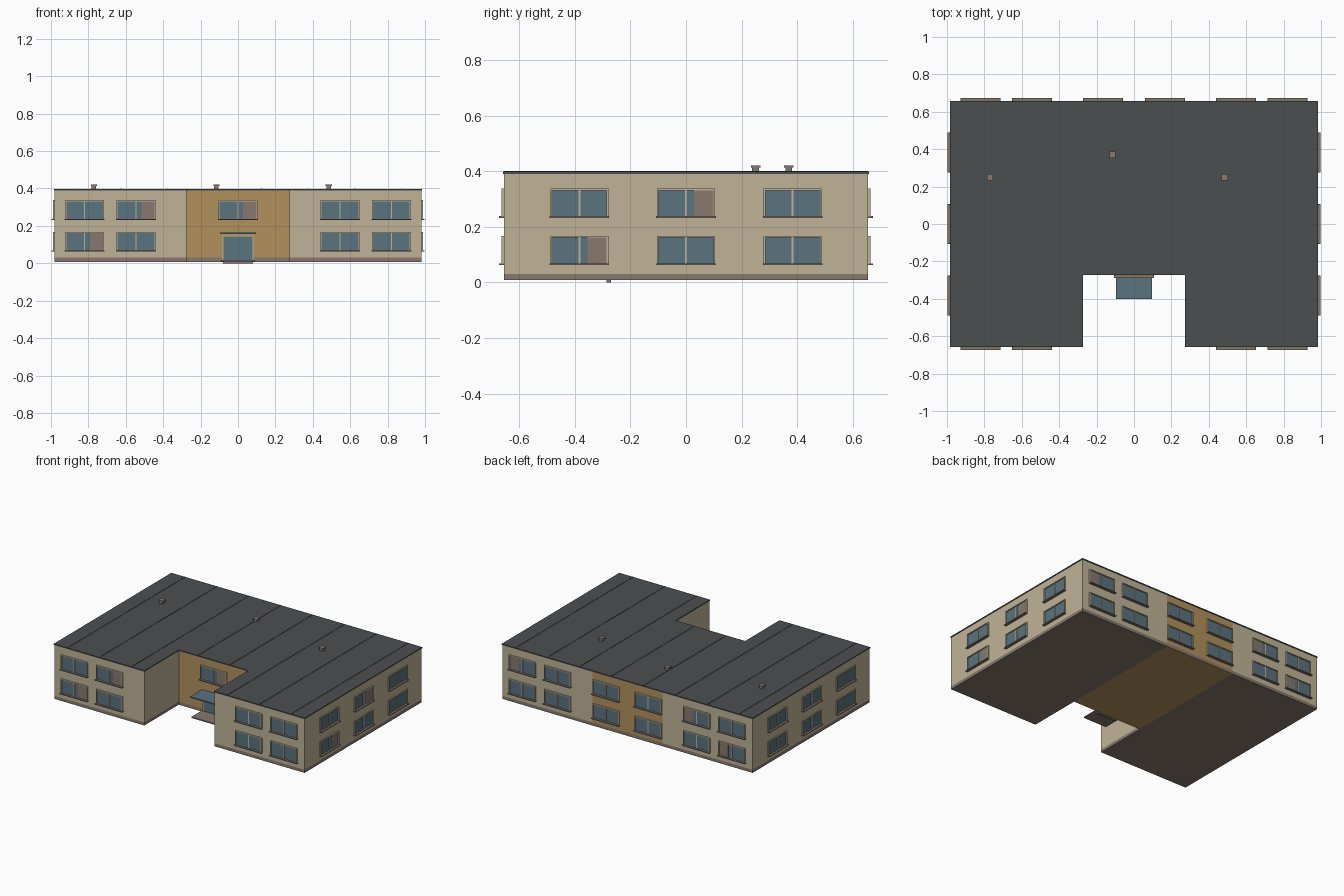
import bpy, bmesh

if "Cube" in bpy.data.objects:
    bpy.data.objects.remove(bpy.data.objects["Cube"])


def lin(c):
    c /= 255
    return c / 12.92 if c <= 0.04045 else ((c + 0.055) / 1.055) ** 2.4


def material(name, r, g, b):
    m = bpy.data.materials.new(name)
    m.diffuse_color = (lin(r), lin(g), lin(b), 1)
    m.use_nodes = True
    m.node_tree.nodes["Principled BSDF"].inputs["Base Color"].default_value = m.diffuse_color
    return m


BEIGE = material("beige_render", 192, 180, 152)
OCHRE = material("ochre_render", 178, 145, 92)
STONE = material("brown_stone", 135, 121, 112)
ROOF = material("dark_roof", 75, 78, 79)
GLASS = material("blue_glass", 91, 115, 127)


def finish(name, bm, mats):
    me = bpy.data.meshes.new(name)
    bm.to_mesh(me)
    bm.free()
    for m in mats:
        me.materials.append(m)
    ob = bpy.data.objects.new(name, me)
    bpy.context.collection.objects.link(ob)
    return ob


def box(bm, lo, hi, mat=0):
    vs = bmesh.ops.create_cube(bm, size=1)["verts"]
    for v in vs:
        for i in range(3):
            v.co[i] = lo[i] if v.co[i] < 0 else hi[i]
    for f in {f for v in vs for f in v.link_faces}:
        f.material_index = mat


HX, HY, NX, NY = 0.98, 0.655, 0.275, -0.27   # half sizes and notch


def u_solid(levels, grow=0.0):
    """U-shaped plan stacked through the given heights, no inner faces."""
    bm = bmesh.new()
    xs = [-HX - grow, -NX + grow, NX - grow, HX + grow]
    ys = [-HY - grow, NY - grow, HY + grow]
    cells = [(i, j) for i in range(3) for j in range(2) if (i, j) != (1, 0)]
    for k in range(len(levels) - 1):
        z0, z1 = levels[k], levels[k + 1]
        for i, j in cells:
            x0, x1, y0, y1 = xs[i], xs[i + 1], ys[j], ys[j + 1]
            if k == 0:
                bm.faces.new([bm.verts.new(p) for p in
                              ((x0, y0, z0), (x0, y1, z0), (x1, y1, z0), (x1, y0, z0))])
            if k == len(levels) - 2:
                bm.faces.new([bm.verts.new(p) for p in
                              ((x0, y0, z1), (x1, y0, z1), (x1, y1, z1), (x0, y1, z1))])
            sides = (((i, j - 1), (x0, y0), (x1, y0)), ((i + 1, j), (x1, y0), (x1, y1)),
                     ((i, j + 1), (x1, y1), (x0, y1)), ((i - 1, j), (x0, y1), (x0, y0)))
            for other, a, b in sides:
                if other not in cells:
                    bm.faces.new([bm.verts.new(p) for p in
                                  ((*a, z0), (*b, z0), (*b, z1), (*a, z1))])
    bmesh.ops.remove_doubles(bm, verts=bm.verts, dist=1e-5)
    bmesh.ops.recalc_face_normals(bm, faces=bm.faces)
    return bm


# Walls: stone plinth, beige wings, ochre centre
bm = u_solid([0.008, 0.03, 0.39])
for f in bm.faces:
    c = f.calc_center_median()
    centre = abs(c.x) < NX - 0.01
    if c.z < 0.009:
        f.material_index = 1 if centre else 2
    elif c.z < 0.03:
        f.material_index = 2
    else:
        f.material_index = 1 if centre else 0
finish("walls", bm, [BEIGE, OCHRE, STONE])

# Flat roof with thin seams
finish("roof", u_solid([0.39, 0.398], 0.003), [ROOF])
bm = bmesh.new()
for k in range(8):
    x = -0.875 + 0.25 * k
    y0 = NY if abs(x) < NX else -HY
    box(bm, (x - 0.002, y0, 0.397), (x + 0.002, HY, 0.400))
finish("roof_seams", bm, [ROOF])

# Roof vents
for n, (x, y) in enumerate([(-0.77, 0.25), (-0.115, 0.37), (0.485, 0.25)]):
    bm = bmesh.new()
    box(bm, (x - 0.012, y - 0.012, 0.397), (x + 0.012, y + 0.012, 0.414))
    box(bm, (x - 0.017, y - 0.017, 0.413), (x + 0.017, y + 0.017, 0.421))
    finish(f"roof_vent_{n + 1}", bm, [STONE])


def window(name, axis, sign, wall, u, z, blind):
    """axis: direction the window faces; u: position along the wall; z: sill height."""
    bm = bmesh.new()

    def part(u0, u1, z0, z1, depth, mat):
        n = sorted((sign * (wall - 0.002), sign * (wall + depth)))
        if axis == 0:
            box(bm, (n[0], u + u0, z0), (n[1], u + u1, z1), mat)
        else:
            box(bm, (u + u0, n[0], z0), (u + u1, n[1], z1), mat)

    w, t, h = 0.104, 0.006, 0.1
    part(-w, -w + t, z, z + h, 0.009, 0)
    part(w - t, w, z, z + h, 0.009, 0)
    part(-w + t, w - t, z + h - t, z + h, 0.009, 0)
    part(-0.003, 0.003, z, z + h - t, 0.007, 0)
    part(-w + t, w - t, z, z + h - t, 0.003, 1)
    if blind:
        part(0.028, w - t, z, z + h - t, 0.004, 2)
    part(-w - 0.003, w + 0.003, z - 0.005, z + 0.001, 0.018, 2)   # sill
    finish(name, bm, [BEIGE, GLASS, STONE])


LOW, UP = 0.067, 0.237
OUT, IN = 0.82, 0.545
front_blinds = {(-IN, UP), (-OUT, LOW)}
back_blinds = {(OUT, UP), (-IN, UP), (-OUT, LOW)}
right_blinds = {(0.0, UP), (-0.383, LOW)}
for z in (LOW, UP):
    row = "lower" if z == LOW else "upper"
    for n, x in enumerate((-OUT, -IN, IN, OUT)):
        window(f"front_window_{row}_{n + 1}", 1, -1, HY, x, z, (x, z) in front_blinds)
    for n, x in enumerate((-OUT, -IN, -0.165, 0.165, IN, OUT)):
        window(f"back_window_{row}_{n + 1}", 1, 1, HY, x, z, (x, z) in back_blinds)
    for n, y in enumerate((-0.383, 0.0, 0.383)):
        window(f"right_window_{row}_{n + 1}", 0, 1, HX, y, z, (y, z) in right_blinds)
        window(f"left_window_{row}_{n + 1}", 0, -1, HX, y, z, False)
window("entrance_window", 1, -1, -NY, 0.0, UP, True)

# Entrance: glazed door in a frame, threshold, step and glass canopy
bm = bmesh.new()
box(bm, (-0.077, NY - 0.004, 0.016), (0.077, NY + 0.002, 0.143), 1)
for s in (-1, 1):
    a, b = sorted((s * 0.077, s * 0.083))
    box(bm, (a, NY - 0.008, 0.016), (b, NY + 0.002, 0.149), 0)
box(bm, (-0.077, NY - 0.008, 0.143), (0.077, NY + 0.002, 0.149), 0)
finish("entrance_door", bm, [BEIGE, GLASS])

bm = bmesh.new()
box(bm, (-0.08, NY - 0.015, 0.0), (0.08, NY, 0.01))
box(bm, (-0.092, -0.39, 0.009), (0.092, NY, 0.017))
finish("entrance_step", bm, [STONE])

bm = bmesh.new()
box(bm, (-0.095, -0.4, 0.156), (0.095, NY, 0.164))
finish("entrance_canopy", bm, [GLASS])
